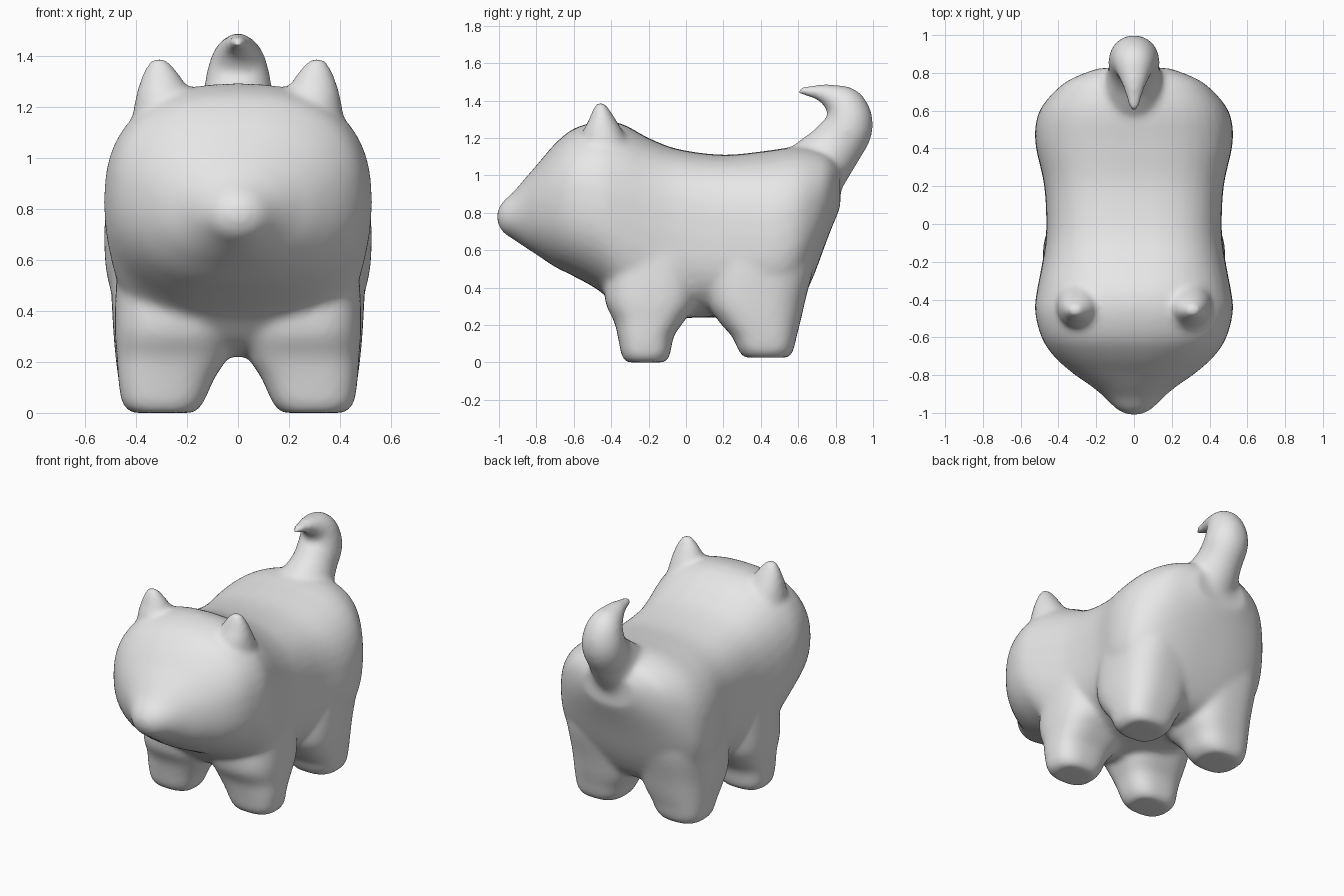
import bpy
import bmesh
from math import cos, sin, pi, copysign
from mathutils import Vector

cube = bpy.data.objects.get("Cube")
if cube:
    bpy.data.objects.remove(cube)

X, Y, Z = Vector((1, 0, 0)), Vector((0, 1, 0)), Vector((0, 0, 1))
bm = bmesh.new()


def refine(rows, steps=4):
    """Pass a smooth curve through the rows of section values."""
    out = []
    for i in range(len(rows) - 1):
        near = (rows[max(i - 1, 0)], rows[i], rows[i + 1],
                rows[min(i + 2, len(rows) - 1)])
        for s in range(steps):
            t = s / steps
            out.append([b + t / 2 * (c - a + t * (2 * a - 5 * b + 4 * c - d
                        + t * (3 * (b - c) + d - a)))
                        for a, b, c, d in zip(*near)])
    return out + [list(rows[-1])]


def loft(sections, sides=40):
    """Skin rounded sections given as centre, two half axes and squareness."""
    rings = []
    for centre, u, v, power in sections:
        ring = []
        for k in range(sides):
            c, s = cos(2 * pi * k / sides), sin(2 * pi * k / sides)
            ring.append(bm.verts.new(
                centre + u * copysign(abs(c) ** (2 / power), c)
                + v * copysign(abs(s) ** (2 / power), s)))
        rings.append(ring)
    for a, b in zip(rings, rings[1:]):
        for k in range(sides):
            j = (k + 1) % sides
            bm.faces.new((a[k], a[j], b[j], b[k]))
    bm.faces.new(rings[0])
    bm.faces.new(rings[-1])


def upright(rows, side, power):
    """Loft upwards: z, x range, y range."""
    loft([(Vector((side * (x0 + x1) / 2, (y0 + y1) / 2, z)),
           X * (x1 - x0) / 2, Y * (y1 - y0) / 2, power)
          for z, x0, x1, y0, y1 in refine(rows)])


# Head and torso, nose to rump: y, half width, bottom, top, squareness
torso = [
    (-1.01, .035, .75, .81, 2), (-.98, .095, .695, .86, 2),
    (-.92, .155, .655, .915, 2), (-.86, .225, .615, .985, 2.1),
    (-.79, .325, .57, 1.065, 2.2), (-.7, .425, .51, 1.17, 2.3),
    (-.6, .49, .46, 1.25, 2.4), (-.46, .525, .38, 1.29, 2.4),
    (-.34, .512, .27, 1.275, 2.5), (-.2, .485, .22, 1.2, 2.7),
    (-.04, .465, .235, 1.14, 2.8), (.2, .475, .24, 1.11, 2.8),
    (.42, .522, .22, 1.13, 2.6), (.56, .515, .26, 1.15, 2.5),
    (.66, .46, .41, 1.15, 2.4), (.76, .35, .67, 1.12, 2.3),
    (.825, .19, .83, 1.06, 2.2)]
loft([(Vector((0, y, (lo + hi) / 2)), X * w, Z * (hi - lo) / 2, p)
      for y, w, lo, hi, p in refine(torso)])

# Legs and ears: z, inner x, outer x, front y, back y
front_leg = [(0, .17, .42, -.32, -.11), (.04, .135, .455, -.345, -.085),
             (.14, .09, .47, -.365, -.065), (.22, .04, .475, -.385, -.01),
             (.34, .01, .483, -.435, .06), (.55, 0, .475, -.42, .06),
             (.8, .02, .45, -.38, 0)]
back_leg = [(.025, .17, .42, .31, .55), (.065, .125, .455, .28, .575),
            (.14, .09, .47, .245, .592), (.22, .04, .48, .175, .613),
            (.34, .01, .49, .11, .64), (.55, 0, .497, .13, .69),
            (.8, .02, .48, .2, .7)]
ear = [(1.1, .17, .42, -.56, -.28), (1.22, .18, .405, -.555, -.33),
       (1.3, .212, .385, -.52, -.375), (1.355, .25, .362, -.498, -.41),
       (1.392, .283, .337, -.48, -.435)]
for side in (-1, 1):
    upright(front_leg, side, 2.7)
    upright(back_leg, side, 2.7)
    upright(ear, side, 2)

# Tail curling forward: y, z, half width, half thickness
tail = refine([(.58, .9, .24, .2), (.7, 1.04, .18, .175),
               (.805, 1.16, .137, .145),
               (.867, 1.265, .135, .135), (.845, 1.37, .113, .114),
               (.765, 1.427, .075, .064), (.69, 1.447, .048, .038),
               (.6, 1.452, .026, .02)])
sections = []
for i, (y, z, w, t) in enumerate(tail):
    a, b = tail[max(i - 1, 0)], tail[min(i + 1, len(tail) - 1)]
    along = Vector((0, b[0] - a[0], b[1] - a[1])).normalized()
    sections.append((Vector((0, y, z)), X * w, along.cross(X) * t, 2))
loft(sections)

# Fuse all parts into one soft skin
bmesh.ops.recalc_face_normals(bm, faces=bm.faces)
mesh = bpy.data.meshes.new("animal_body")
bm.to_mesh(mesh)
bm.free()
body = bpy.data.objects.new("animal_body", mesh)
bpy.context.collection.objects.link(body)
for face in mesh.polygons:
    face.use_smooth = True

fuse = body.modifiers.new("fuse", 'REMESH')
fuse.mode = 'VOXEL'
fuse.voxel_size = .015
fuse.use_smooth_shade = True
soften = body.modifiers.new("soften", 'SMOOTH')
soften.factor = .5
soften.iterations = 20

# Plain grey clay
clay = bpy.data.materials.new("grey_clay")
clay.use_nodes = True
grey = (.8, .8, .8, 1)
clay.diffuse_color = grey
shader = next(n for n in clay.node_tree.nodes if n.type == 'BSDF_PRINCIPLED')
shader.inputs["Base Color"].default_value = grey
mesh.materials.append(clay)
